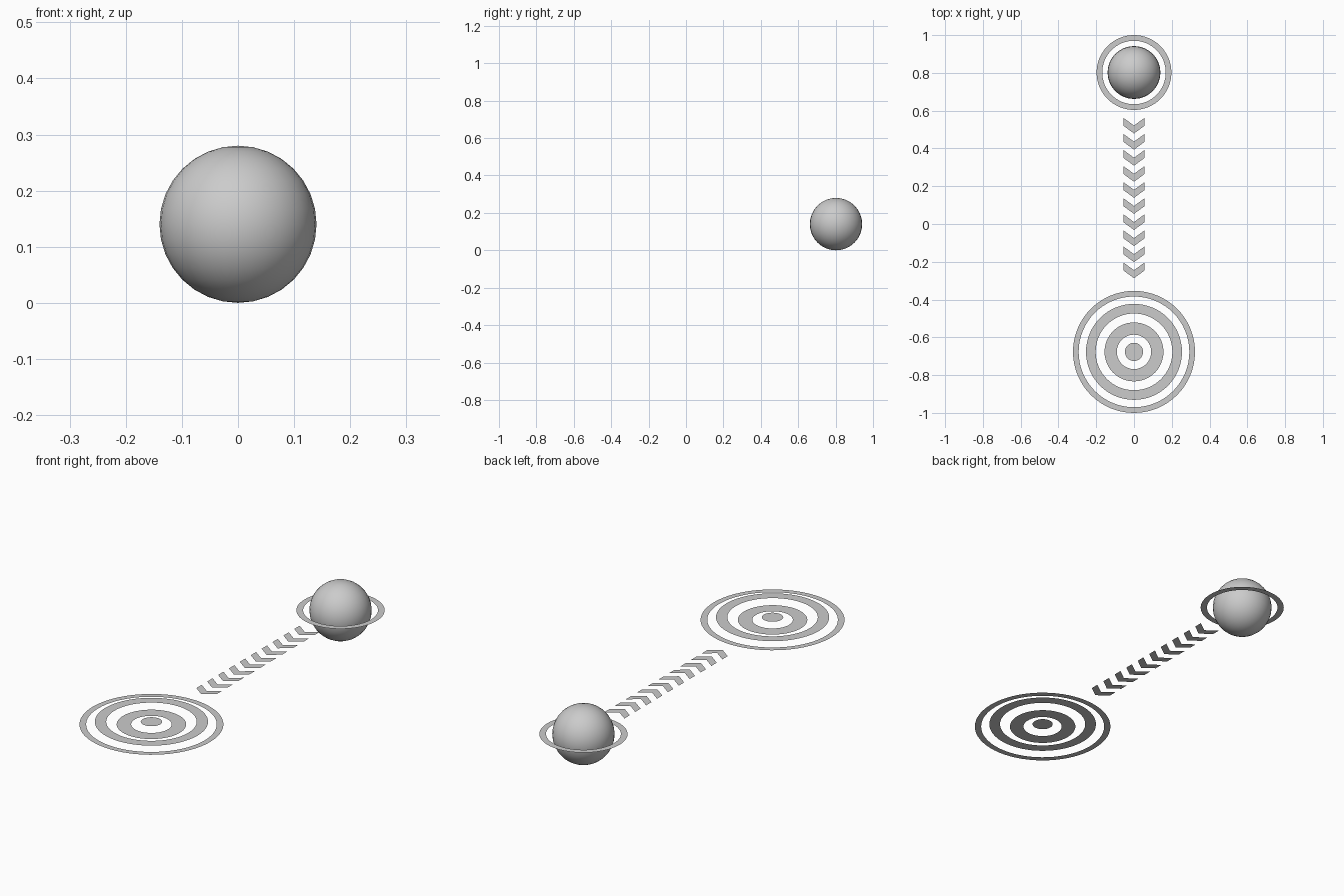
import bpy
from math import sin, cos, pi

if "Cube" in bpy.data.objects:
    bpy.data.objects.remove(bpy.data.objects["Cube"])

Z = 0.14  # height of the flat markings (ball's equator)


def mesh_object(name, verts, faces):
    me = bpy.data.meshes.new(name)
    me.from_pydata(verts, [], faces)
    ob = bpy.data.objects.new(name, me)
    bpy.context.collection.objects.link(ob)
    return ob


def flat_ring(name, y, z, outer, inner=0.0, n=64):
    circle = lambda r: [(r * cos(2 * pi * i / n), y + r * sin(2 * pi * i / n), z) for i in range(n)]
    if inner == 0:
        return mesh_object(name, circle(outer), [list(range(n))])
    faces = [(i, (i + 1) % n, n + (i + 1) % n, n + i) for i in range(n)]
    return mesh_object(name, circle(outer) + circle(inner), faces)


# ball with its surrounding ring
bpy.ops.mesh.primitive_uv_sphere_add(segments=32, ring_count=16, radius=0.14, location=(0, 0.802, Z))
bpy.context.object.name = "ball"
bpy.ops.object.shade_smooth()
flat_ring("ball_ring", 0.802, Z, 0.198, 0.168)

# target: concentric rings, alternate ones slightly raised
TY = -0.677
flat_ring("target_outer_ring", TY, Z, 0.323, 0.293)
flat_ring("target_middle_ring", TY, Z + 0.013, 0.254, 0.203)
flat_ring("target_inner_ring", TY, Z, 0.156, 0.091)
flat_ring("target_centre", TY, Z + 0.013, 0.048)

# row of chevrons pointing at the target
for i in range(10):
    t = 0.479 - i * 0.0851
    w, h, d = 0.056, 0.041, 0.042
    mesh_object(f"chevron_{i + 1}",
                [(0, t, Z), (w, t + h, Z), (w, t + h + d, Z), (0, t + d, Z),
                 (-w, t + h + d, Z), (-w, t + h, Z)],
                [(0, 1, 2, 3), (0, 3, 4, 5)])
